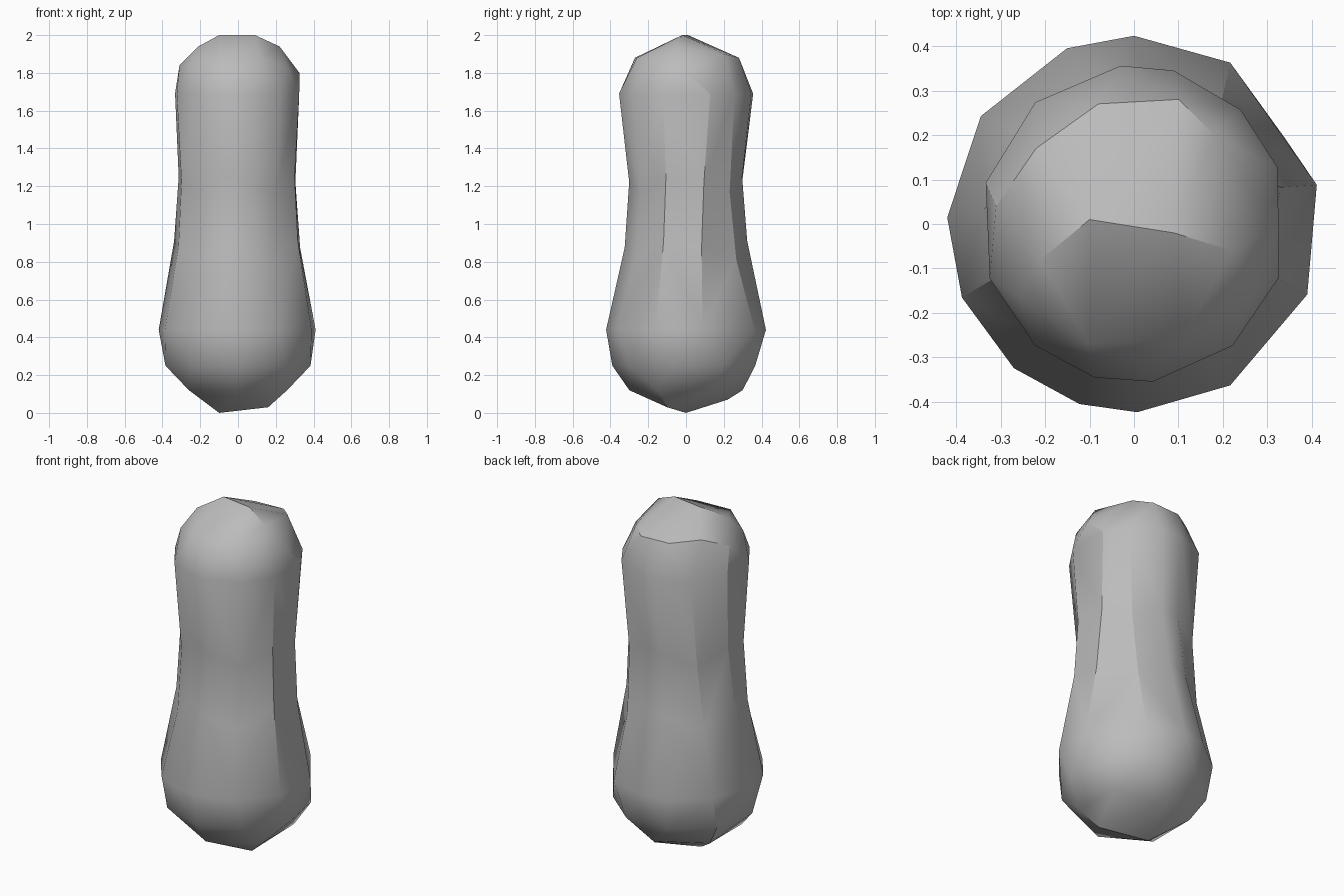
import bpy
import bmesh
from math import cos, sin, radians
from mathutils import Vector

cube = bpy.data.objects.get("Cube")
if cube:
    bpy.data.objects.remove(cube, do_unlink=True)

grey = bpy.data.materials.new("plain grey")
grey.use_nodes = True
grey.diffuse_color = (0.5, 0.5, 0.5, 1)
grey.node_tree.nodes["Principled BSDF"].inputs["Base Color"].default_value = (0.5, 0.5, 0.5, 1)

bm = bmesh.new()

# Facet directions of the upper and lower lobes
upper = [165, 130, 95, 75, 46, 21, -20, -50, -83, -105, -130, -160]
lower = [178, 145, 111, 90, 59, 12, -22, -59, -89, -107, -130, -157]


def ring(z, rx, ry, blend, wobble=0.0):
    """Irregular ring of vertices, blending lower to upper facet directions."""
    verts = []
    for i, (a, b) in enumerate(zip(lower, upper)):
        t = radians(a + (b - a) * blend)
        dz = wobble * (1, -1, 0.3)[i % 3]
        verts.append(bm.verts.new((rx * cos(t), ry * sin(t), z + dz)))
    return verts


def cap(rim, points):
    """Faceted dome over a rim, left open where it meets the body."""
    tips = [bm.verts.new(p) for p in points]
    bmesh.ops.convex_hull(bm, input=rim + tips, use_existing_faces=False)
    rim_set = set(rim)
    inner = [f for f in bm.faces if all(v in rim_set for v in f.verts)]
    bmesh.ops.delete(bm, geom=inner, context='FACES_ONLY')
    loose = [v for v in tips if not v.link_faces]
    bmesh.ops.delete(bm, geom=loose, context='VERTS')


def polar(r, z, angles):
    return [(r * cos(radians(a)), r * sin(radians(a)), z) for a in angles]


rings = [
    ring(0.44, 0.42, 0.423, 0.0),
    ring(0.86, 0.34, 0.325, 0.3, 0.05),
    ring(1.21, 0.32, 0.302, 0.7, 0.04),
    ring(1.69, 0.345, 0.357, 1.0),
]

# Rounded base with an off-centre tip
cap(rings[0],
    polar(0.39, 0.25, range(-170, 190, 40))
    + polar(0.30, 0.12, range(-150, 210, 60))
    + [(-0.1, 0, 0), (0.16, -0.1, 0.03), (0.05, 0.22, 0.07)])

# Crown with a ridge and two sloping flat facets
cap(rings[3], [
    (-0.1, 0.01, 2), (0.09, -0.02, 2), (-0.21, -0.08, 1.94), (0.22, -0.06, 1.94),
    (-0.1, -0.27, 1.88), (0.11, -0.26, 1.88), (-0.08, 0.27, 1.88), (0.1, 0.28, 1.88),
    (-0.22, 0.17, 1.9), (0.18, 0.2, 1.9), (-0.31, 0.04, 1.84), (0.325, 0, 1.8),
    (-0.26, -0.16, 1.84), (0.26, -0.17, 1.83),
])

# Waisted wall between the two lobes
n = len(upper)
for low, high in zip(rings, rings[1:]):
    for i in range(n):
        j = (i + 1) % n
        if i % 2:
            bm.faces.new((low[i], low[j], high[j]))
            bm.faces.new((low[i], high[j], high[i]))
        else:
            bm.faces.new((low[i], low[j], high[i]))
            bm.faces.new((low[j], high[j], high[i]))

bmesh.ops.recalc_face_normals(bm, faces=bm.faces)
mesh = bpy.data.meshes.new("peanut_body")
bm.to_mesh(mesh)
bm.free()
mesh.materials.append(grey)

body = bpy.data.objects.new("peanut_body", mesh)
bpy.context.collection.objects.link(body)
bpy.ops.object.select_all(action='DESELECT')
body.select_set(True)
bpy.context.view_layer.objects.active = body
bpy.ops.object.shade_smooth_by_angle(angle=radians(30))
